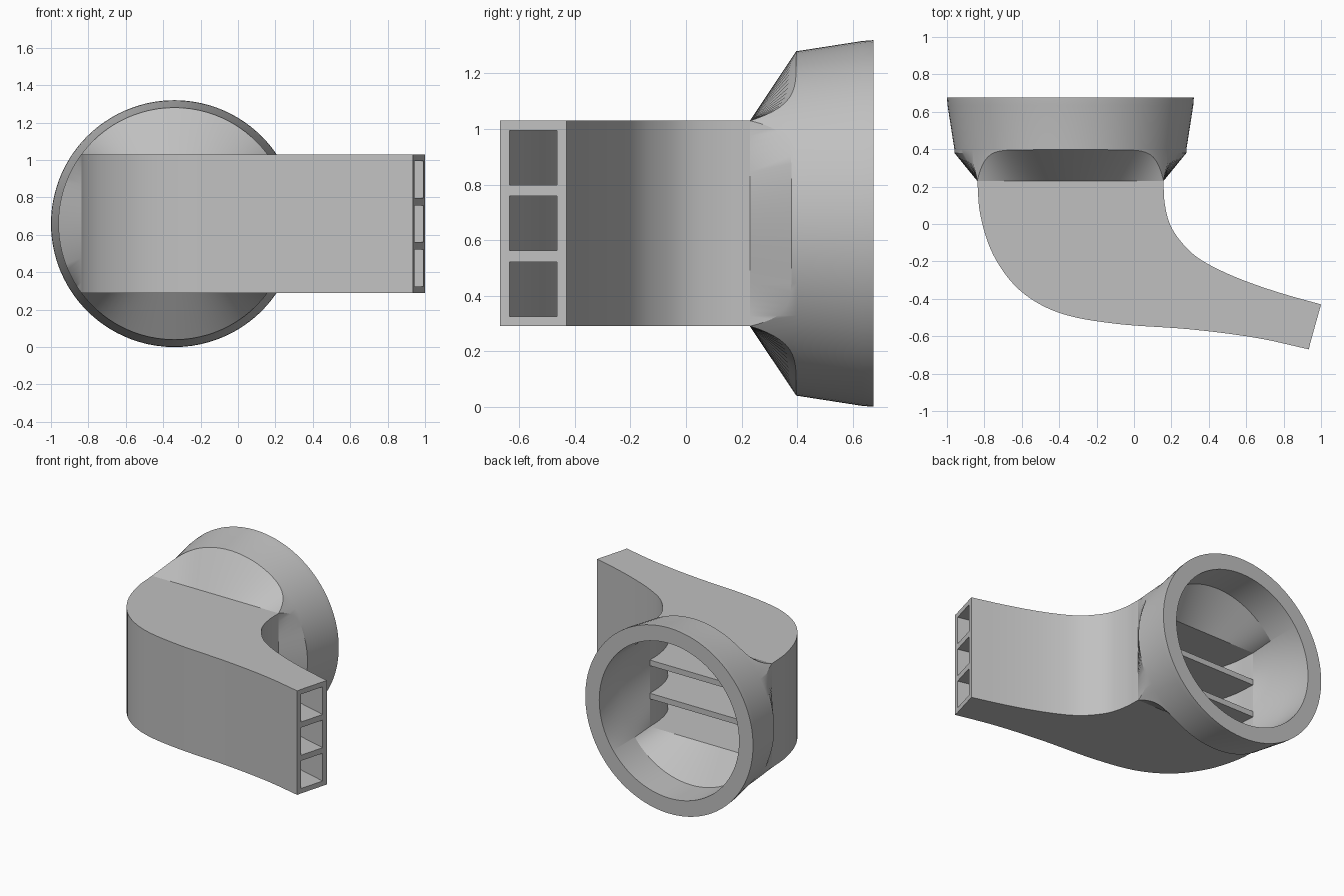
import bpy, bmesh, math
from mathutils import Vector

if "Cube" in bpy.data.objects:
    bpy.data.objects.remove(bpy.data.objects["Cube"])

grey = bpy.data.materials.new("plain_grey")
grey.use_nodes = True
grey.diffuse_color = (0.53, 0.53, 0.53, 1)
grey.node_tree.nodes["Principled BSDF"].inputs["Base Color"].default_value = (0.53, 0.53, 0.53, 1)

CX, CZ = -0.34, 0.66        # collar axis
HX, HZ = 0.498, 0.37        # half size of the rectangular duct mouth
WALL, MOUTH_Y = 0.035, 0.23
R_EDGE = math.hypot(HX, HZ)


def finish(name, bm):
    bmesh.ops.remove_doubles(bm, verts=bm.verts, dist=0.0002)
    bmesh.ops.recalc_face_normals(bm, faces=bm.faces)
    mesh = bpy.data.meshes.new(name)
    bm.to_mesh(mesh)
    bm.free()
    mesh.materials.append(grey)
    ob = bpy.data.objects.new(name, mesh)
    bpy.context.collection.objects.link(ob)
    bpy.ops.object.select_all(action='DESELECT')
    ob.select_set(True)
    bpy.context.view_layer.objects.active = ob
    bpy.ops.object.shade_smooth_by_angle(angle=math.radians(30))


def spline(points, steps=6):
    """Smooth plan curve through the points."""
    p = [Vector(q) for q in points]
    p = [2 * p[0] - p[1]] + p + [2 * p[-1] - p[-2]]
    out = []
    for a, b, c, d in zip(p, p[1:], p[2:], p[3:]):
        for k in range(steps):
            t = k / steps
            out.append(0.5 * (2 * b + (c - a) * t + (2 * a - 5 * b + 4 * c - d) * t * t
                              + (3 * b - a - 3 * c + d) * t ** 3))
    return out + [p[-2]]


def offset(curve, dist):
    out = []
    for i, q in enumerate(curve):
        d = (curve[min(i + 1, len(curve) - 1)] - curve[max(i - 1, 0)]).normalized()
        if i == 0:
            d = Vector((0, -1))
        out.append(q + Vector((-d.y, d.x)) * dist)
    return out


# Curved duct: a swept section with three stacked channels
outer = spline([(CX - HX, MOUTH_Y), (-0.82, 0.04), (-0.75, -0.17), (-0.61, -0.355),
                (-0.4, -0.475), (-0.1, -0.533), (0.3, -0.563), (0.65, -0.608), (0.935, -0.67)])
inner = spline([(CX + HX, MOUTH_Y), (0.163, 0.12), (0.188, 0.01), (0.24, -0.08),
                (0.33, -0.172), (0.46, -0.247), (0.62, -0.314), (0.8, -0.374), (1.0, -0.43)])
columns = [outer, offset(outer, WALL), offset(inner, -WALL), inner]
levels = [CZ - HZ, 0.325, 0.522, 0.562, 0.758, 0.798, 0.995, CZ + HZ]

bm = bmesh.new()
n = len(outer)
grid = [[[bm.verts.new((c[i].x, c[i].y, z)) for z in levels] for c in columns] for i in range(n)]


def solid(c, r):
    return 0 <= c < 3 and 0 <= r < 7 and not (c == 1 and r % 2)


for i in range(n - 1):
    g, h = grid[i], grid[i + 1]
    for c in range(4):
        for r in range(8):
            if r < 7 and solid(c - 1, r) != solid(c, r):
                bm.faces.new((g[c][r], g[c][r + 1], h[c][r + 1], h[c][r]))
            if c < 3 and solid(c, r - 1) != solid(c, r):
                bm.faces.new((g[c][r], g[c + 1][r], h[c + 1][r], h[c][r]))
for g in (grid[0], grid[-1]):
    for c in range(3):
        for r in range(7):
            if solid(c, r):
                bm.faces.new((g[c][r], g[c + 1][r], g[c + 1][r + 1], g[c][r + 1]))
finish("curved_duct", bm)

# Round collar: rings from the rectangular mouth to the rim and back inside
corner = math.atan2(HZ, HX)
sides = [(-corner, corner), (corner, math.pi - corner),
         (math.pi - corner, math.pi + corner), (math.pi + corner, 2 * math.pi - corner)]
samples = []        # (angle, front edge position)
for s, (a0, a1) in enumerate(sides):
    count = 40 if s % 2 else 32
    top = 0.397 if s % 2 else 0.38
    for k in range(count):
        f = (1 - math.cos(math.pi * k / count)) / 2
        t = min(f, 1 - f) * 2
        samples.append((a0 + (a1 - a0) * f, MOUTH_Y + (top - MOUTH_Y) * (1 - (1 - t) ** 9)))


def circle(radius, y=None):
    return [(CX + radius * math.cos(a), e if y is None else y, CZ + radius * math.sin(a))
            for a, e in samples]


def rectangle(hx, hz):
    out = []
    for a, e in samples:
        # scale the mouth outline so that its corners stay on the samples
        u = min(HX / max(abs(math.cos(a)), 1e-6), HZ / max(abs(math.sin(a)), 1e-6))
        out.append((CX + u * math.cos(a) * hx / HX, MOUTH_Y, CZ + u * math.sin(a) * hz / HZ))
    return out


rings = [rectangle(HX, HZ), circle(R_EDGE), circle(R_EDGE, 0.4), circle(0.657, 0.635),
         circle(0.66, 0.675), circle(0.55, 0.675), circle(0.55, 0.43),
         rectangle(HX - WALL, HZ - WALL)]
bm = bmesh.new()
loops = [[bm.verts.new(p) for p in ring] for ring in rings]
m = len(samples)
for lo, hi in zip(loops, loops[1:] + loops[:1]):
    for k in range(m):
        j = (k + 1) % m
        bm.faces.new((lo[k], lo[j], hi[j], hi[k]))
finish("round_collar", bm)
